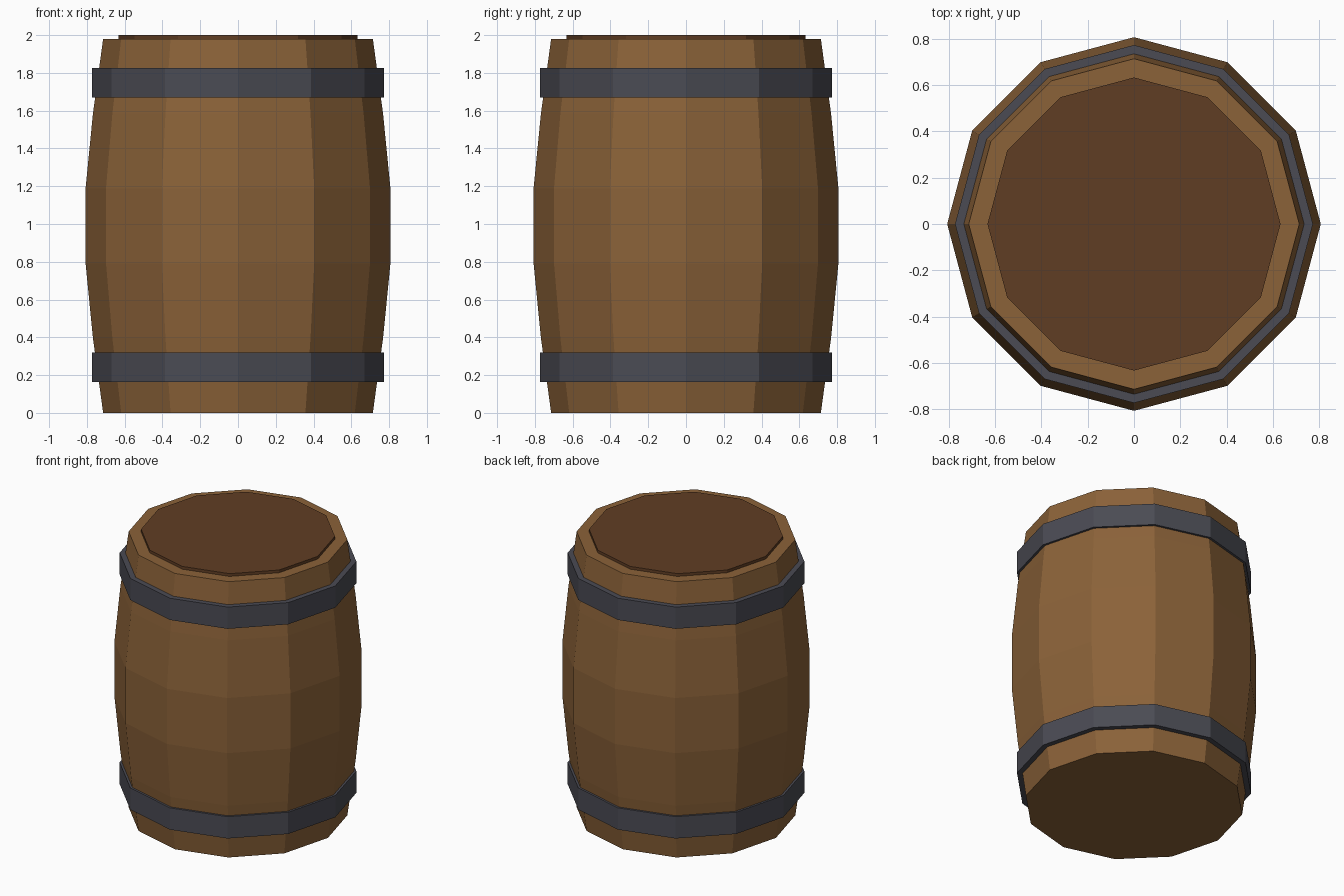
import bpy, bmesh, math

SIDES = 12

cube = bpy.data.objects.get("Cube")
if cube:
    bpy.data.objects.remove(cube, do_unlink=True)


def make_material(name, rgb):
    mat = bpy.data.materials.new(name)
    mat.use_nodes = True
    mat.diffuse_color = (*rgb, 1)
    bsdf = mat.node_tree.nodes["Principled BSDF"]
    bsdf.inputs["Base Color"].default_value = (*rgb, 1)
    bsdf.inputs["Roughness"].default_value = 0.8
    return mat


def lathe(name, profile, mat, closed=False):
    """Revolve (radius, height) points; cap the ends, or close into a ring."""
    bm = bmesh.new()
    rings = []
    for r, z in profile:
        angles = [2 * math.pi * i / SIDES for i in range(SIDES)]
        rings.append([bm.verts.new((r * math.cos(a), r * math.sin(a), z)) for a in angles])
    pairs = list(zip(rings, rings[1:]))
    if closed:
        pairs.append((rings[-1], rings[0]))
    else:
        bm.faces.new(rings[0][::-1])
        bm.faces.new(rings[-1])
    for low, high in pairs:
        for i in range(SIDES):
            j = (i + 1) % SIDES
            bm.faces.new((low[i], low[j], high[j], high[i]))
    bmesh.ops.recalc_face_normals(bm, faces=bm.faces)
    mesh = bpy.data.meshes.new(name)
    bm.to_mesh(mesh)
    bm.free()
    mesh.materials.append(mat)
    obj = bpy.data.objects.new(name, mesh)
    bpy.context.collection.objects.link(obj)
    return obj


wood = make_material("oak_wood", (0.258, 0.122, 0.040))
dark_wood = make_material("dark_lid_wood", (0.117, 0.047, 0.017))
iron = make_material("dark_iron", (0.069, 0.070, 0.087))

# Bulging body
lathe("barrel_body", [(0.714, 0), (0.768, 0.396), (0.807, 0.792),
                      (0.807, 1.188), (0.768, 1.584), (0.714, 1.98)], wood)

# Thin lid on top
lathe("lid", [(0.633, 1.95), (0.633, 2.0)], dark_wood)

# Iron hoops, sunk into the staves
for name, mid in (("lower_hoop", 0.242), ("upper_hoop", 1.747)):
    low, high = mid - 0.078, mid + 0.078
    lathe(name, [(0.70, low), (0.773, low), (0.773, high), (0.70, high)], iron, closed=True)
